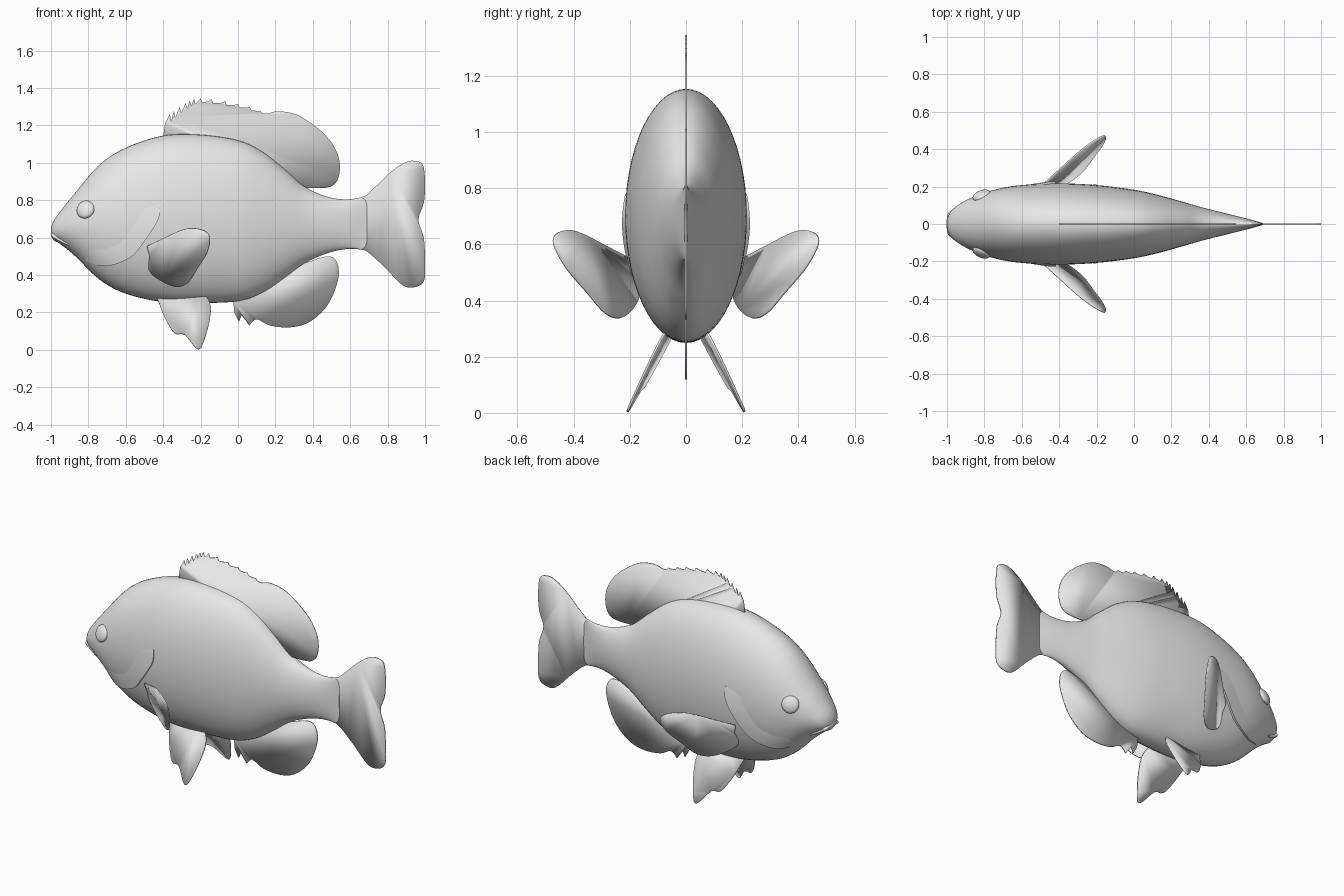
import bpy
import bmesh
from math import sin, cos, pi, sqrt
from mathutils import Vector

cube = bpy.data.objects.get("Cube")
if cube:
    bpy.data.objects.remove(cube)

grey = bpy.data.materials.new("plain grey")
grey.use_nodes = True
grey_value = (0.8, 0.8, 0.8, 1)
grey.diffuse_color = grey_value
grey.node_tree.nodes["Principled BSDF"].inputs["Base Color"].default_value = grey_value


def spline(keys, steps=6):
    """Smooth path through the key points, of any dimension."""
    keys = [Vector(k) for k in keys]
    padded = [keys[0]] + keys + [keys[-1]]
    path = []
    for a, b, c, d in zip(padded, padded[1:], padded[2:], padded[3:]):
        for i in range(steps):
            t = i / steps
            path.append(b + (c - a) * (t / 2)
                        + (a * 2 - b * 5 + c * 4 - d) * (t * t / 2)
                        + (b * 3 - a - c * 3 + d) * (t ** 3 / 2))
    return path + [keys[-1]]


def finish(name, bm, angle=40):
    bmesh.ops.recalc_face_normals(bm, faces=bm.faces)
    mesh = bpy.data.meshes.new(name)
    bm.to_mesh(mesh)
    bm.free()
    mesh.materials.append(grey)
    obj = bpy.data.objects.new(name, mesh)
    bpy.context.collection.objects.link(obj)
    bpy.ops.object.select_all(action="DESELECT")
    obj.select_set(True)
    bpy.context.view_layer.objects.active = obj
    bpy.ops.object.shade_smooth_by_angle(angle=angle * pi / 180)
    return obj


def skin(bm, rows, closed=False):
    """Join rows of points with quads."""
    rows = [[bm.verts.new(p) for p in row] for row in rows]
    for a, b in zip(rows, rows[1:]):
        count = len(a)
        for i in range(count if closed else count - 1):
            j = (i + 1) % count
            bm.faces.new((a[i], a[j], b[j], b[i]))
    return rows


# Body stations: position along the body, top, bottom, half width
stations = spline([
    (-1, .655, .61, .02), (-.985, .69, .585, .06), (-.95, .74, .565, .095),
    (-.87, .84, .50, .14), (-.74, .99, .375, .185), (-.6, 1.08, .30, .208),
    (-.4, 1.145, .255, .217), (-.2, 1.15, .25, .208), (0, 1.12, .26, .183),
    (.13, 1.06, .305, .155), (.25, .965, .385, .122), (.36, .87, .465, .09),
    (.49, .815, .52, .057), (.6, .805, .54, .03), (.69, .825, .53, .005)])


def half_width(x, z):
    """Half width of the body at a point of its side."""
    for a, b in zip(stations, stations[1:]):
        if a[0] <= x <= b[0]:
            s = a.lerp(b, (x - a[0]) / (b[0] - a[0]))
            r = (2 * z - s[1] - s[2]) / (s[1] - s[2])
            return s[3] * sqrt(max(0, 1 - r * r))
    return 0


# Body
SIDES = 56
bm = bmesh.new()
rings = []
for x, top, bottom, width in stations:
    turn = [2 * pi * i / SIDES for i in range(SIDES)]
    rings.append([(x, width * cos(a), (top + bottom) / 2 + (top - bottom) / 2 * sin(a))
                  for a in turn])
rows = skin(bm, rings, closed=True)
bm.faces.new(rows[0])
bm.faces.new(rows[-1])
finish("body", bm)


def fin(name, outline, place, thickness=.008):
    """Thin plate from a side outline; place gives the sideways offset."""
    bm = bmesh.new()
    bm.faces.new([bm.verts.new((x, place(x, z), z)) for x, z in outline])
    obj = finish(name, bm)
    plate = obj.modifiers.new("thickness", "SOLIDIFY")
    plate.thickness = thickness
    plate.offset = 0


def middle(x, z):
    return 0


# Dorsal fin: spiny front edge, then a rounded soft lobe
crest = spline([(-.365, 1.26), (-.28, 1.32), (-.2, 1.345), (0, 1.315), (.16, 1.265)], 3)
spines = [Vector((-.4, 1.14)), Vector((-.39, 1.21))]
for i, tip in enumerate(crest[:-1]):
    depth = .036 - .002 * i
    spines += [tip, tip + Vector((.008, -depth)), tip.lerp(crest[i + 1], .7) - Vector((0, depth / 2))]
lobe = spline([(.16, 1.262), (.22, 1.275), (.33, 1.25), (.465, 1.15), (.535, 1.04),
               (.54, .93), (.49, .87), (.35, .865)], 5)
root = [Vector((.15, .95)), Vector((-.3, 1.05))]
fin("dorsal_fin", spines + lobe + root, middle)

# Anal fin: three short spines, then a rounded lobe
front = [Vector(p) for p in [(0, .35), (-.025, .26), (-.02, .2), (.005, .15), (.02, .185)]]
lobe = spline([(.06, .13), (.1, .163), (.17, .13), (.28, .12), (.385, .15), (.48, .24),
               (.535, .375), (.53, .465), (.48, .50), (.36, .465)], 5)
fin("anal_fin", front + lobe + [Vector((.2, .5))], middle)

# Tail fin
tail = spline([(.62, .78), (.69, .83), (.81, .945), (.89, 1), (.945, 1.01), (.99, .985),
               (1, .88), (.993, .785), (.965, .695), (.993, .60), (1, .48), (.995, .37),
               (.945, .335), (.88, .345), (.785, .44), (.69, .525), (.62, .56)], 5)
fin("tail_fin", tail, middle)

# Paired parts
pectoral = spline([(-.485, .555), (-.39, .60), (-.32, .633), (-.255, .65), (-.185, .638),
                   (-.152, .60), (-.165, .52), (-.22, .43), (-.27, .355), (-.335, .338),
                   (-.42, .375), (-.475, .43), (-.47, .5)], 4)
pelvic = spline([(-.43, .27), (-.39, .17), (-.34, .09), (-.285, .08), (-.215, .003),
                 (-.18, .055), (-.15, .17), (-.15, .25), (-.2, .30), (-.35, .31)], 4)
gill_edge = spline([(-.42, .78), (-.425, .70), (-.5, .58), (-.58, .49), (-.71, .447), (-.82, .475)])
gill_centre = Vector((-.72, .68))

for side, label in ((1, "left"), (-1, "right")):
    fin(label + "_pectoral_fin", pectoral,
        lambda x, z: side * (.21 + .72 * (x + .49) + .4 * (z - .56)))
    fin(label + "_pelvic_fin", pelvic,
        lambda x, z: side * (.07 + .49 * (.27 - z) + .12 * (x + .28)))

    # Gill cover: raised rim that fades into the cheek
    bm = bmesh.new()
    rows = []
    for i, edge in enumerate(gill_edge):
        fade = min(1, .25 + sin(pi * i / (len(gill_edge) - 1)))
        row = [(edge.x, side * (half_width(*edge) - .004), edge.y)]
        for k in range(7):
            t = k / 6
            x, z = edge.lerp(gill_centre, t * .5)
            lift = .012 * fade * (1 - t) - .003 * t
            row.append((x, side * (half_width(x, z) + lift), z))
        rows.append(row)
    skin(bm, rows)
    finish(label + "_gill_cover", bm)

    # Eye: flattened ball set into the head
    bm = bmesh.new()
    bmesh.ops.create_uvsphere(bm, u_segments=28, v_segments=16, radius=.05)
    spot = Vector((-.815, side * half_width(-.815, .75), .75))
    out = Vector((-.4, side, .4)).normalized()
    turn = out.to_track_quat("Z", "Y")
    for v in bm.verts:
        v.co.z *= .45
        v.co = turn @ v.co + spot
    finish(label + "_eye", bm)

# Lips: a slim tube around the front of the mouth
side_line = [(-.9, .56), (-.93, .575), (-.965, .595), (-.985, .61)]
path = [(x, half_width(x, z), z) for x, z in side_line]
path = path + [(-.99, 0, .62)] + [(x, -y, z) for x, y, z in reversed(path)]
path = spline(path, 4)
bm = bmesh.new()
rings = []
for i, p in enumerate(path):
    along = (path[min(i + 1, len(path) - 1)] - path[max(i - 1, 0)]).normalized()
    across = along.cross(Vector((0, 0, 1))).normalized()
    up = across.cross(along)
    size = .004 + .008 * sin(pi * i / (len(path) - 1))
    rings.append([p + (across * cos(a) + up * sin(a)) * size
                  for a in (2 * pi * k / 10 for k in range(10))])
rows = skin(bm, rings, closed=True)
bm.faces.new(rows[0])
bm.faces.new(rows[-1])
finish("lips", bm)
